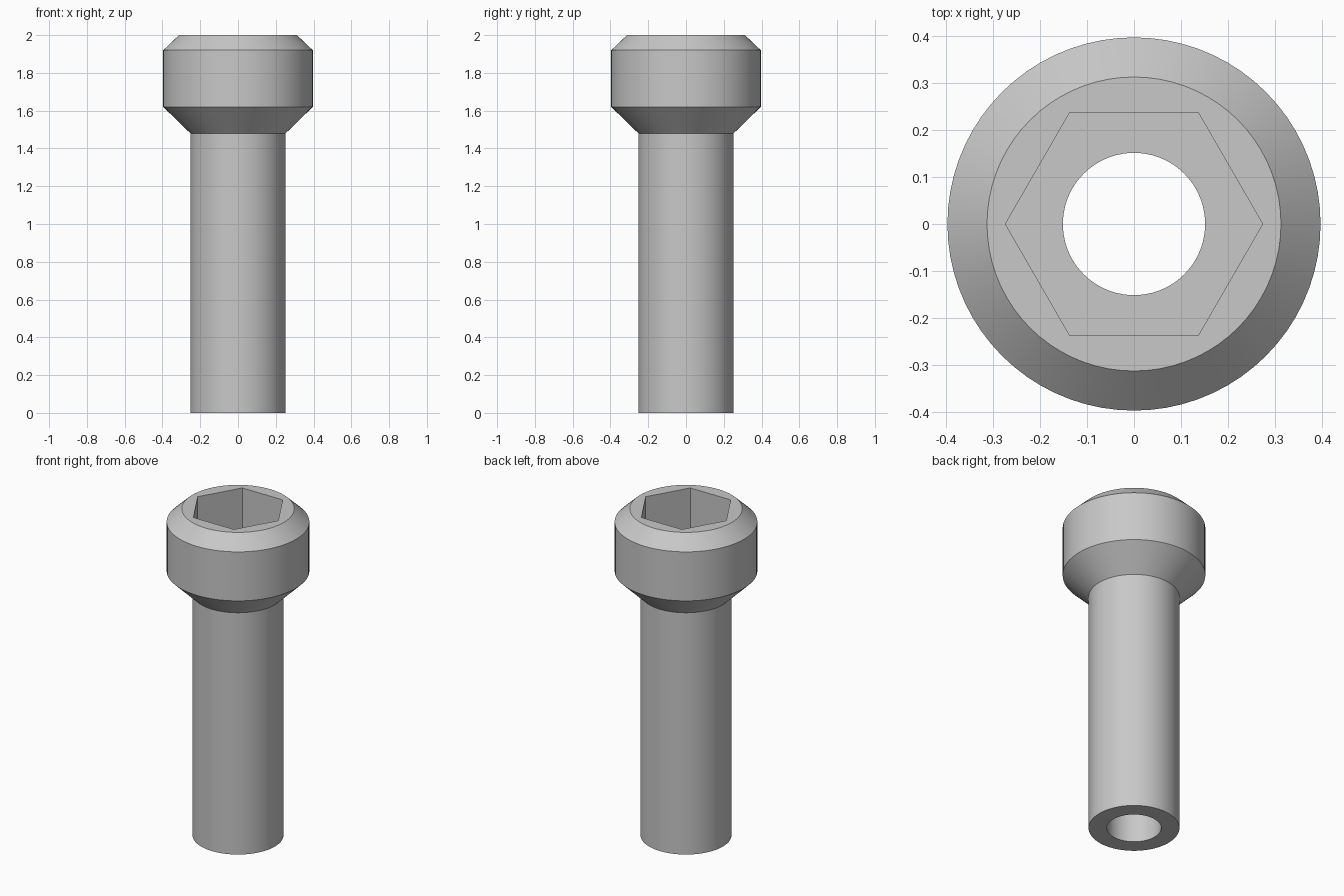
import bpy
import bmesh
from math import cos, sin, pi, radians

cube = bpy.data.objects.get("Cube")
if cube:
    bpy.data.objects.remove(cube, do_unlink=True)

SEGMENTS = 72
SOCKET_FLOOR = 1.68
BORE = 0.151

steel = bpy.data.materials.new("grey_steel")
steel.use_nodes = True
colour = (0.58, 0.58, 0.58, 1)
steel.diffuse_color = colour
steel.node_tree.nodes["Principled BSDF"].inputs["Base Color"].default_value = colour

bm = bmesh.new()


def ring(radius, z, sides=SEGMENTS):
    """Closed loop of vertices and edges around the z axis."""
    verts = [bm.verts.new((radius * cos(2 * pi * i / sides),
                           radius * sin(2 * pi * i / sides), z))
             for i in range(sides)]
    for a, b in zip(verts, verts[1:] + verts[:1]):
        bm.edges.new((a, b))
    return verts


def wall(lower, upper):
    """Quads joining two loops with equal vertex counts."""
    n = len(lower)
    for i in range(n):
        j = (i + 1) % n
        bm.faces.new((lower[i], lower[j], upper[j], upper[i]))


def flat_fill(outer, inner):
    """Flat face between two loops with different vertex counts."""
    edges = [bm.edges.get((a, b)) for loop in (outer, inner)
             for a, b in zip(loop, loop[1:] + loop[:1])]
    bmesh.ops.triangle_fill(bm, use_beauty=True, edges=edges, normal=(0, 0, 1))


# Outer skin: shank, flared underside, head and top chamfer
profile = [(0.252, 0), (0.252, 1.48), (0.396, 1.62), (0.396, 1.92), (0.312, 2)]
outer = [ring(r, z) for r, z in profile]
for lower, upper in zip(outer, outer[1:]):
    wall(lower, upper)

# Hexagonal socket
hex_floor = ring(0.273, SOCKET_FLOOR, 6)
hex_top = ring(0.273, 2, 6)
wall(hex_top, hex_floor)
flat_fill(outer[-1], hex_top)

# Through bore and bottom annulus
bore_bottom = ring(BORE, 0)
bore_top = ring(BORE, SOCKET_FLOOR)
wall(bore_top, bore_bottom)
flat_fill(hex_floor, bore_top)
wall(bore_bottom, outer[0])

bmesh.ops.recalc_face_normals(bm, faces=bm.faces)
mesh = bpy.data.meshes.new("hollow_socket_screw")
bm.to_mesh(mesh)
bm.free()
mesh.materials.append(steel)

screw = bpy.data.objects.new("hollow_socket_screw", mesh)
bpy.context.collection.objects.link(screw)
bpy.ops.object.select_all(action="DESELECT")
screw.select_set(True)
bpy.context.view_layer.objects.active = screw
bpy.ops.object.shade_smooth_by_angle(angle=radians(30))
